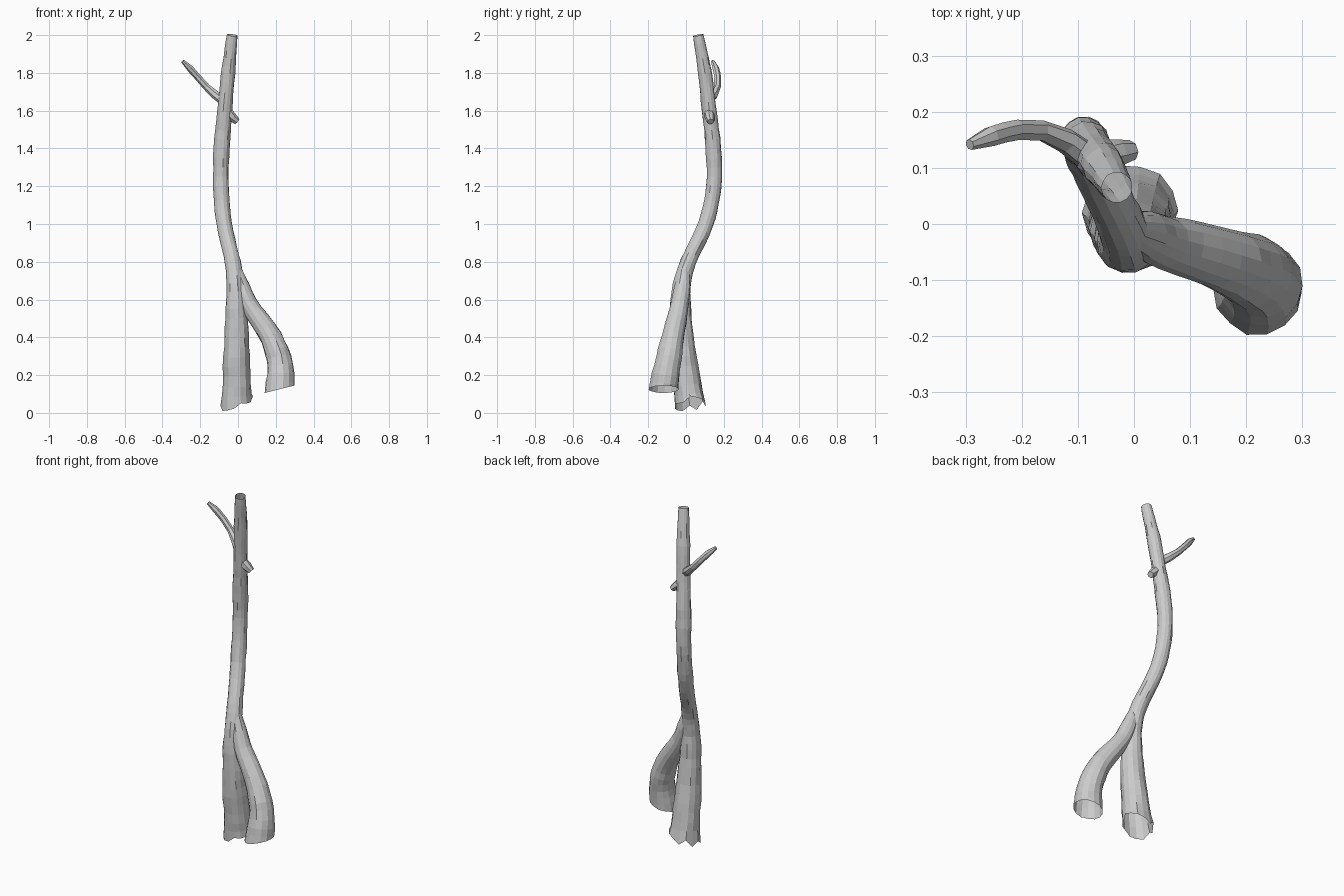
import bpy, bmesh, math, random
from mathutils import Vector, noise

if "Cube" in bpy.data.objects:
    bpy.data.objects.remove(bpy.data.objects["Cube"])

random.seed(4)


def spline(points, step):
    """Catmull-Rom through (x, y, z, radius) points, about one sample per step."""
    p = [Vector(q) for q in points]
    p = [2 * p[0] - p[1]] + p + [2 * p[-1] - p[-2]]
    out = []
    for a, b, c, d in zip(p, p[1:], p[2:], p[3:]):
        n = max(1, round((c - b).length / step))
        for i in range(n):
            t = i / n
            out.append(0.5 * (2 * b + (c - a) * t + (2 * a - 5 * b + 4 * c - d) * t ** 2
                              + (3 * b - a - 3 * c + d) * t ** 3))
    return out + [p[-2]]


def limb(name, points, sides=12, step=0.045, rough=0.07, end=None, close=False):
    """Bark-covered tube; end(v) reshapes the last ring, close caps it."""
    path = spline(points, step)
    pos = [q.to_3d() for q in path]
    bm = bmesh.new()
    rings = []
    u = Vector((1, 0, 0))
    if abs((pos[1] - pos[0]).normalized().x) > 0.8:
        u = Vector((0, 1, 0))
    for i, c in enumerate(pos):
        t = (pos[min(i + 1, len(pos) - 1)] - pos[max(i - 1, 0)]).normalized()
        u = (u - t * u.dot(t)).normalized()
        w = t.cross(u)
        ripple = 1 + random.uniform(-0.3, 0.3) * rough
        ring = []
        for k in range(sides):
            a = math.tau * k / sides
            d = u * math.cos(a) + w * math.sin(a)
            bump = 1 + rough * noise.noise(c * 9 + d * 1.6) + random.uniform(-0.35, 0.35) * rough
            v = c + d * path[i].w * ripple * bump
            if end and i == len(pos) - 1:
                v = end(v)
            ring.append(bm.verts.new(v))
        rings.append(ring)
    for r, s in zip(rings, rings[1:]):
        for k in range(sides):
            j = (k + 1) % sides
            bm.faces.new((r[k], r[j], s[j], s[k]))
    if close:
        bm.faces.new(rings[-1])
    bmesh.ops.recalc_face_normals(bm, faces=bm.faces)
    mesh = bpy.data.meshes.new(name)
    bm.to_mesh(mesh)
    bm.free()
    ob = bpy.data.objects.new(name, mesh)
    bpy.context.collection.objects.link(ob)
    return ob


def torn_end(v):
    z = 0.045 + 0.3 * v.x + 0.2 * v.y + random.uniform(-0.025, 0.02)
    return Vector((v.x, v.y, max(0.01, z)))


def slanted_end(v):
    return Vector((v.x, v.y, 0.125 + 0.25 * (v.x - 0.22)))


# Trunk, from the cut top down to the torn main root
limb("trunk", [
    (-0.03, 0.065, 2.0, 0.028), (-0.052, 0.1, 1.8, 0.037), (-0.07, 0.123, 1.6, 0.039),
    (-0.086, 0.145, 1.4, 0.042), (-0.09, 0.147, 1.2, 0.041), (-0.073, 0.105, 1.0, 0.041),
    (-0.028, 0.013, 0.8, 0.042), (-0.014, -0.022, 0.68, 0.047), (-0.011, -0.03, 0.55, 0.056),
    (-0.008, -0.022, 0.4, 0.065), (-0.007, 0.0, 0.2, 0.073), (-0.005, 0.022, 0.05, 0.083),
], sides=14, end=torn_end)

# Side root arching out to the right and forward
limb("side_root", [
    (-0.012, -0.008, 0.77, 0.026), (0.02, -0.018, 0.67, 0.042), (0.055, -0.033, 0.58, 0.049),
    (0.115, -0.05, 0.49, 0.054), (0.175, -0.07, 0.4, 0.058), (0.217, -0.09, 0.29, 0.066),
    (0.226, -0.108, 0.2, 0.074), (0.222, -0.118, 0.125, 0.079),
], sides=14, end=slanted_end)

# Thin branch curving up to the left
limb("branch", [
    (-0.075, 0.115, 1.65, 0.025), (-0.12, 0.148, 1.685, 0.022), (-0.165, 0.167, 1.725, 0.019),
    (-0.21, 0.168, 1.775, 0.018), (-0.255, 0.157, 1.825, 0.018), (-0.293, 0.142, 1.862, 0.01),
], sides=7, rough=0.12, close=True)

# Broken stub on the right
limb("stub", [
    (-0.06, 0.12, 1.6, 0.024), (-0.03, 0.125, 1.565, 0.027), (-0.004, 0.13, 1.542, 0.019),
], sides=7, step=0.03, rough=0.2, close=True)
